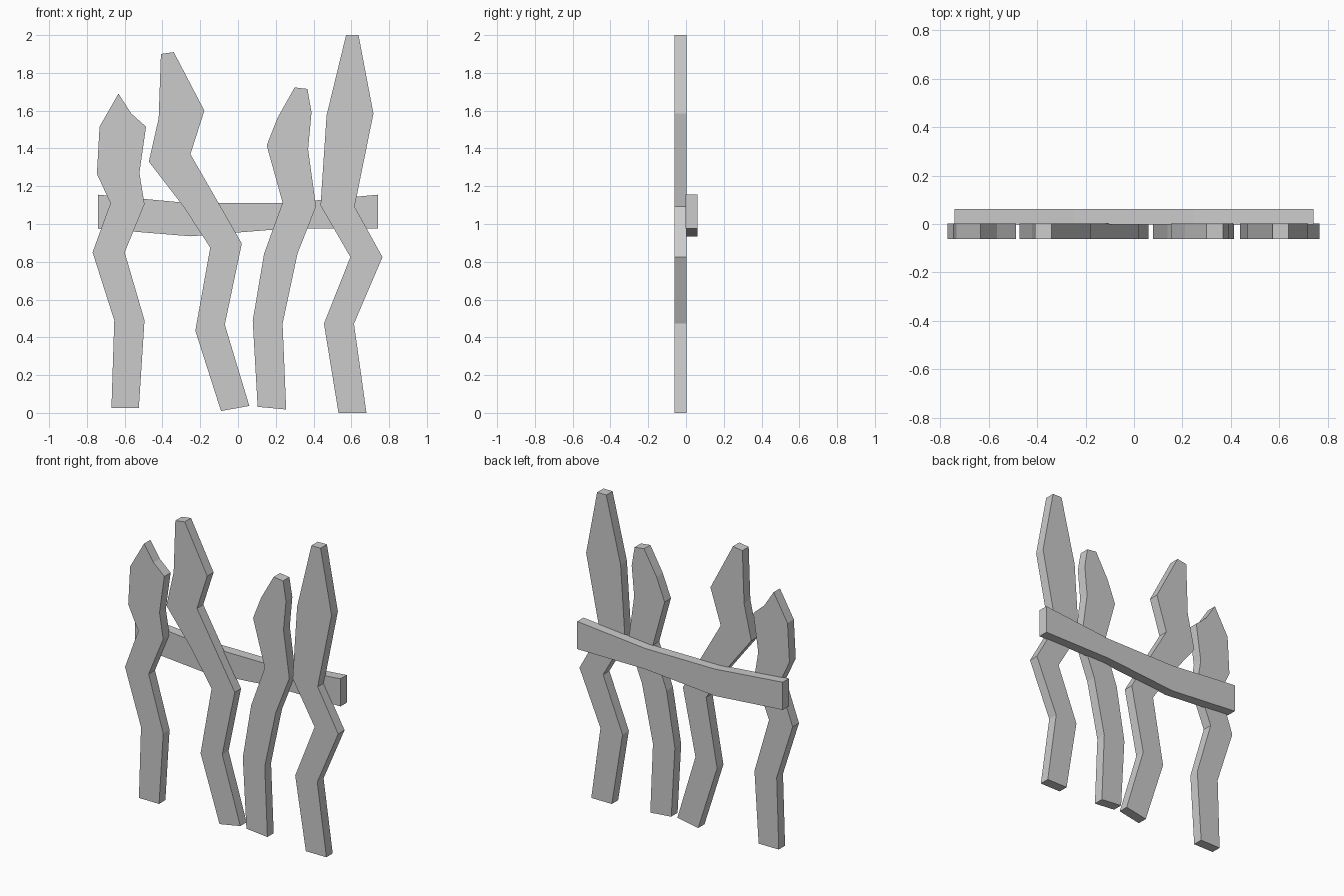
import bpy, bmesh
from mathutils import Vector


def board(name, outline, y0, y1):
    """Flat plank: front outline (x, z) extruded from y0 to y1."""
    bm = bmesh.new()
    face = bm.faces.new([bm.verts.new((x, y0, z)) for x, z in outline])
    ext = bmesh.ops.extrude_face_region(bm, geom=[face], use_keep_orig=True)
    moved = [g for g in ext["geom"] if isinstance(g, bmesh.types.BMVert)]
    bmesh.ops.translate(bm, vec=Vector((0, y1 - y0, 0)), verts=moved)
    bmesh.ops.recalc_face_normals(bm, faces=bm.faces)
    mesh = bpy.data.meshes.new(name)
    bm.to_mesh(mesh)
    bm.free()
    obj = bpy.data.objects.new(name, mesh)
    bpy.context.collection.objects.link(obj)
    return obj


# Crooked pickets, left to right
pickets = {
    "picket_left": [
        (-.67, .025), (-.525, .025), (-.495, .49), (-.60, .85), (-.495, 1.105),
        (-.522, 1.27), (-.487, 1.515), (-.565, 1.585), (-.633, 1.69),
        (-.733, 1.515), (-.747, 1.265), (-.675, 1.11), (-.77, .85), (-.655, .49)],
    "picket_mid_left": [
        (-.09, .01), (.06, .037), (-.07, .467), (.02, .897), (-.252, 1.37),
        (-.178, 1.60), (-.34, 1.91), (-.408, 1.90), (-.42, 1.56),
        (-.472, 1.33), (-.287, 1.09), (-.147, .875), (-.226, .435)],
    "picket_mid_right": [
        (.104, .032), (.255, .018), (.236, .472), (.315, .843), (.413, 1.092),
        (.371, 1.395), (.389, 1.59), (.368, 1.715), (.30, 1.723),
        (.21, 1.564), (.152, 1.416), (.236, 1.113), (.138, .843), (.078, .488)],
    "picket_right": [
        (.532, 0), (.68, 0), (.614, .472), (.765, .825), (.617, 1.092),
        (.717, 1.585), (.638, 2), (.572, 2), (.469, 1.575),
        (.437, 1.098), (.595, .825), (.455, .472)],
}
for name, outline in pickets.items():
    board(name, outline, -.062, .003)

# Sagging rail behind the pickets
board("cross_rail", [
    (-.74, .975), (-.25, .935), (.25, .975), (.74, .975),
    (.74, 1.155), (.25, 1.11), (-.25, 1.11), (-.74, 1.155)], -.003, .062)
